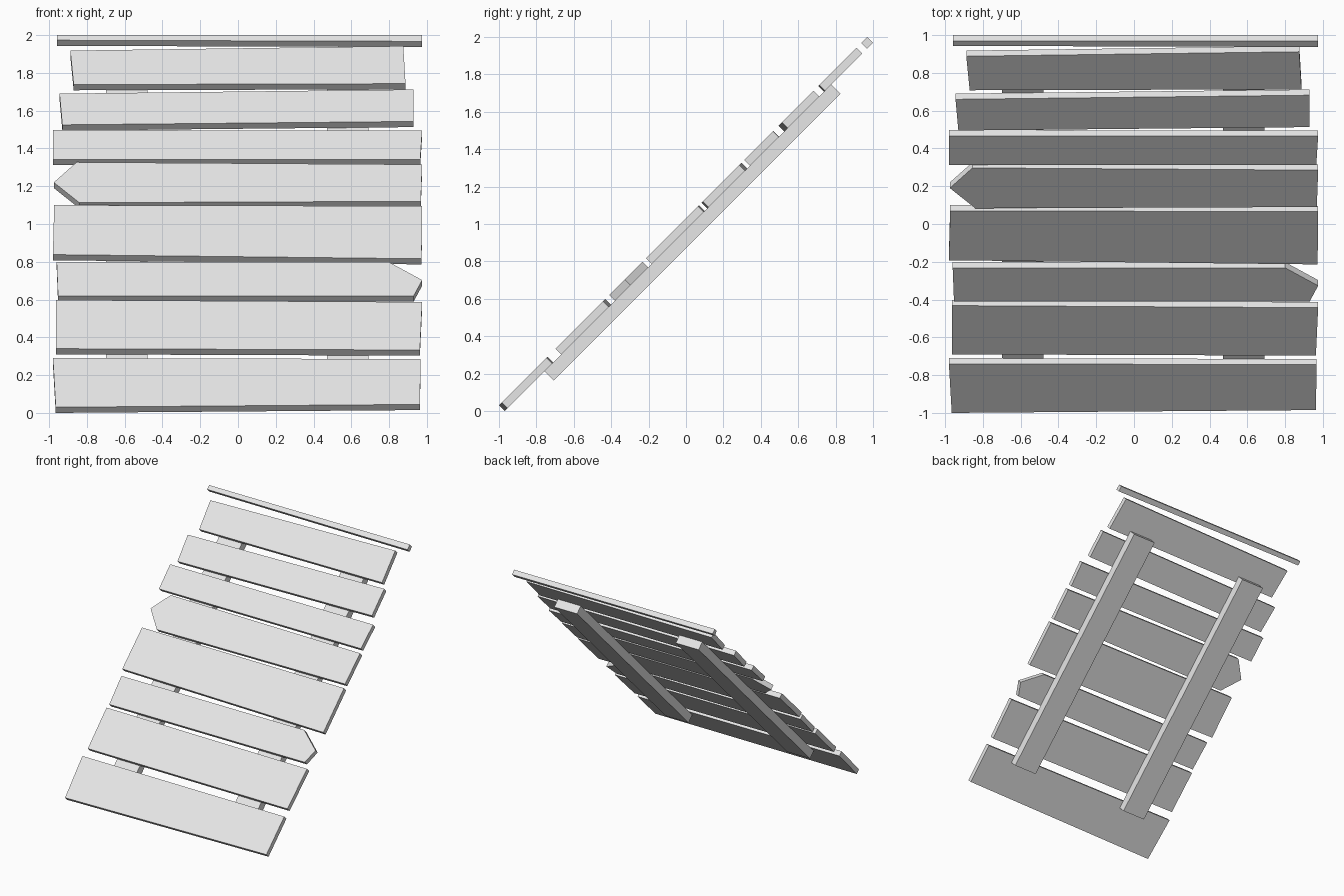
import bpy
import bmesh
from mathutils import Vector

# Remove the default cube only
default_cube = bpy.data.objects.get("Cube")
if default_cube:
    bpy.data.objects.remove(default_cube, do_unlink=True)

# Single plain grey for the whole model
GREY = (0.8, 0.8, 0.8, 1.0)
material = bpy.data.materials.new("pale_grey")
material.use_nodes = True
material.diffuse_color = GREY
material.node_tree.nodes["Principled BSDF"].inputs["Base Color"].default_value = GREY

FACE_SHIFT = -1.03      # the front plane leans back at 45 degrees: y = z + shift
PLANK_DEPTH = 0.03      # y and z step from front face to back face
BEAM_DEPTH = 0.05


def on_slope(x, height, depth):
    """Point on the leaning plane, pushed back at right angles to it."""
    return Vector((x, height + FACE_SHIFT + depth, height - depth))


def slab(name, outline, start, thickness):
    """Extrude an outline drawn on the leaning plane into a solid board."""
    bm = bmesh.new()
    front = [bm.verts.new(on_slope(x, h, start)) for x, h in outline]
    face = bm.faces.new(front)
    result = bmesh.ops.extrude_face_region(bm, geom=[face], use_keep_orig=True)
    moved = [v for v in result["geom"] if isinstance(v, bmesh.types.BMVert)]
    bmesh.ops.translate(bm, verts=moved, vec=Vector((0, thickness, -thickness)))
    bmesh.ops.recalc_face_normals(bm, faces=bm.faces[:])
    mesh = bpy.data.meshes.new(name)
    bm.to_mesh(mesh)
    bm.free()
    mesh.materials.append(material)
    board = bpy.data.objects.new(name, mesh)
    bpy.context.collection.objects.link(board)
    return board


# Uneven planks, each outlined counter-clockwise from its lower left corner
planks = {
    "bottom_plank": [(-.965, .03), (.963, .045), (.967, .285), (-.98, .29)],
    "second_plank": [(-.963, .34), (.963, .333), (.975, .587), (-.963, .598)],
    "right_pointed_plank": [(-.953, .62), (.93, .62), (.975, .703),
                            (.8, .798), (-.96, .798)],
    "wide_middle_plank": [(-.98, .838), (.972, .816), (.975, 1.095), (-.973, 1.1)],
    "left_pointed_plank": [(-.84, 1.113), (.968, 1.12), (.975, 1.315),
                           (-.855, 1.327), (-.975, 1.22)],
    "sixth_plank": [(-.98, 1.342), (.965, 1.342), (.975, 1.495), (-.98, 1.497)],
    "seventh_plank": [(-.93, 1.525), (.93, 1.543), (.93, 1.712), (-.945, 1.69)],
    "upper_plank": [(-.87, 1.738), (.887, 1.743), (.875, 1.942), (-.888, 1.918)],
    "top_rail": [(-.957, 1.973), (.975, 1.967), (.975, 2), (-.957, 2)],
}
for name, outline in planks.items():
    slab(name, outline, 0, PLANK_DEPTH)

# Two support beams behind the planks
BEAM_LOW, BEAM_HIGH = 0.243, 1.776
BEAM_HALF_WIDTH = 0.11
for side, centre in (("right", -0.59), ("left", 0.58)):
    x0, x1 = centre - BEAM_HALF_WIDTH, centre + BEAM_HALF_WIDTH
    slab(side + "_support_beam",
         [(x0, BEAM_LOW), (x1, BEAM_LOW), (x1, BEAM_HIGH), (x0, BEAM_HIGH)],
         PLANK_DEPTH, BEAM_DEPTH)
